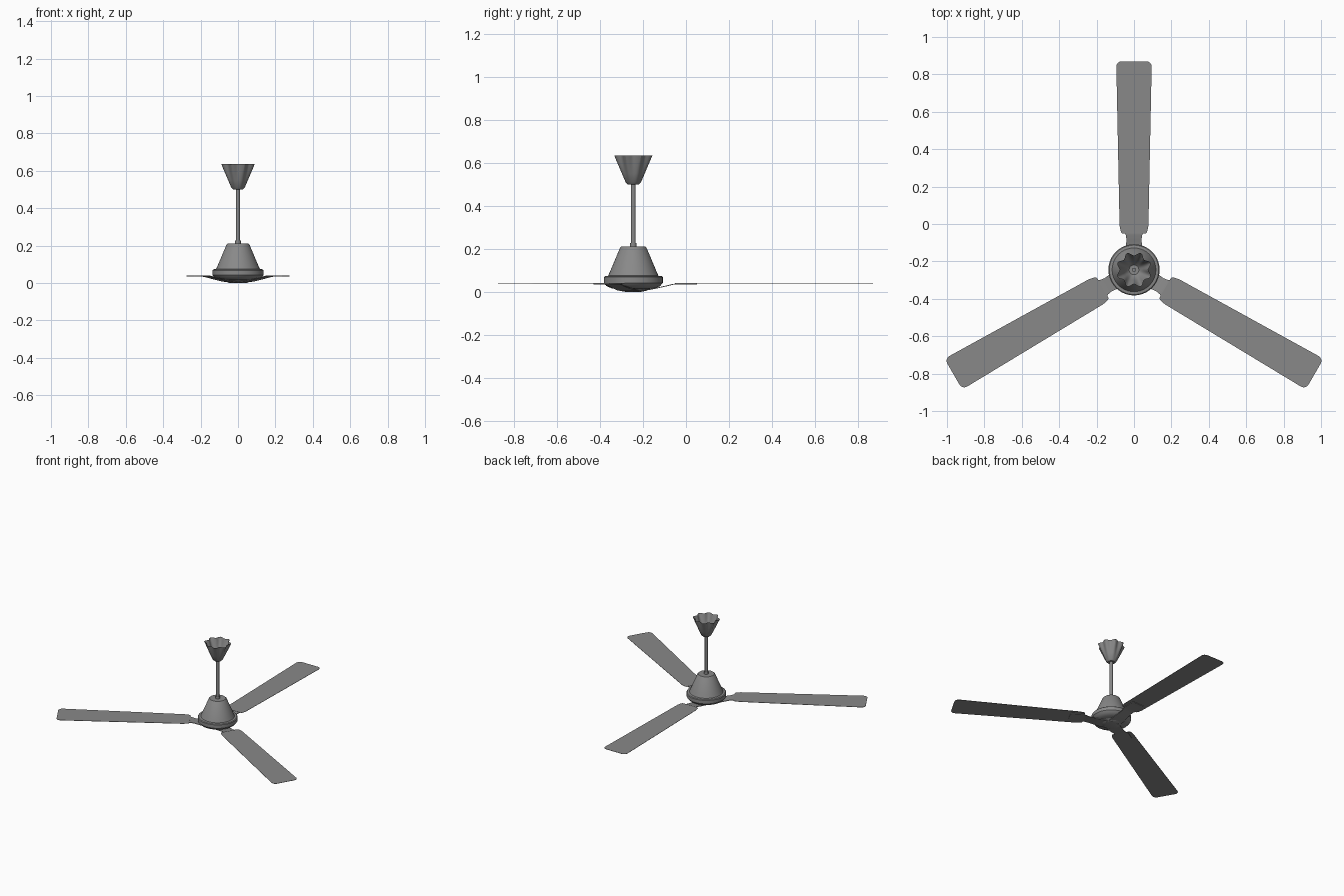
import bpy
import bmesh
import math
from mathutils import Matrix

cube = bpy.data.objects.get("Cube")
if cube:
    bpy.data.objects.remove(cube, do_unlink=True)

CENTRE = Matrix.Translation((0, -0.245, 0))

grey = bpy.data.materials.new("mid_grey")
grey.use_nodes = True
COLOUR = (0.25, 0.25, 0.25, 1)
grey.diffuse_color = COLOUR
grey.node_tree.nodes["Principled BSDF"].inputs["Base Color"].default_value = COLOUR


def finish(name, bm, turn=0, angle=30, recalc=True):
    """Turn the part about the fan axis, place it and shade it."""
    if recalc:
        bmesh.ops.recalc_face_normals(bm, faces=bm.faces)
    bm.transform(CENTRE @ Matrix.Rotation(turn, 4, "Z"))
    mesh = bpy.data.meshes.new(name)
    bm.to_mesh(mesh)
    bm.free()
    mesh.materials.append(grey)
    obj = bpy.data.objects.new(name, mesh)
    bpy.context.collection.objects.link(obj)
    bpy.ops.object.select_all(action="DESELECT")
    obj.select_set(True)
    bpy.context.view_layer.objects.active = obj
    bpy.ops.object.shade_smooth_by_angle(angle=math.radians(angle))
    return obj


def lathe(name, profile, sides, cap_top=True, lobes=0):
    """Loft rings of (radius, height, ripple depth) from bottom to top."""
    bm = bmesh.new()
    rings = []
    for radius, z, ripple in profile:
        ring = []
        for i in range(sides):
            a = math.tau * i / sides
            r = radius - ripple * (1 + math.cos(lobes * a)) / 2
            ring.append(bm.verts.new((r * math.cos(a), r * math.sin(a), z)))
        rings.append(ring)
    for low, high in zip(rings, rings[1:]):
        for i in range(sides):
            j = (i + 1) % sides
            bm.faces.new((low[i], low[j], high[j], high[i]))
    bm.faces.new(rings[0][::-1])
    if cap_top:
        bm.faces.new(rings[-1])
    return finish(name, bm, recalc=cap_top)


# Motor: domed underside, rim band and tapered cover
lathe("motor_housing", [
    (0.05, 0.012, 0), (0.10, 0.016, 0), (0.125, 0.027, 0), (0.137, 0.042, 0),
    (0.137, 0.068, 0), (0.132, 0.073, 0), (0.117, 0.075, 0),
    (0.108, 0.095, 0), (0.062, 0.204, 0), (0.056, 0.21, 0)], 40)

# Hanging rod and its collar
lathe("down_rod", [(0.011, 0.2, 0), (0.011, 0.52, 0)], 16)
lathe("rod_collar", [(0.015, 0.205, 0), (0.015, 0.228, 0)], 16)

# Open fluted ceiling cup
lathe("ceiling_cup", [
    (0.026, 0.5, 0), (0.036, 0.51, 0), (0.056, 0.55, 0.004),
    (0.077, 0.595, 0.011), (0.096, 0.635, 0.02)], 64, cap_top=False, lobes=8)

# Shallow cap joining the three arms
lathe("hub_cap", [(0.035, 0, 0), (0.06, 0.005, 0), (0.075, 0.016, 0)], 32)

# Arm stations: distance out, half width, underside height
ARM = [(0, 0.05, 0.001), (0.07, 0.049, 0.008), (0.12, 0.044, 0.018),
       (0.16, 0.04, 0.027), (0.185, 0.044, 0.033), (0.2, 0.05, 0.035),
       (0.28, 0.05, 0.035), (0.295, 0.042, 0.035)]
# Half outline of a blade: half width, distance out
BLADE = [(0.068, 0.193), (0.077, 0.235), (0.095, 1.115)]


def arm(name, turn):
    bm = bmesh.new()
    layers = []
    for lift in (0, 0.004):
        layers.append([[bm.verts.new((s * w, y, z + lift)) for s in (-1, 1)]
                       for y, w, z in ARM])
    low, high = layers
    for k in range(len(ARM) - 1):
        for layer in layers:
            bm.faces.new((layer[k][0], layer[k][1], layer[k + 1][1], layer[k + 1][0]))
        for s in (0, 1):
            bm.faces.new((low[k][s], low[k + 1][s], high[k + 1][s], high[k][s]))
    for k in (0, -1):
        bm.faces.new((low[k][0], low[k][1], high[k][1], high[k][0]))
    finish(name, bm, turn)


def blade(name, turn):
    bm = bmesh.new()
    outline = BLADE + [(-x, y) for x, y in reversed(BLADE)]
    bm.faces.new([bm.verts.new((x, y, 0.039)) for x, y in outline])
    # Round the tip corners and, more tightly, the root corners
    for is_tip, size in ((True, 0.03), (False, 0.012)):
        bm.verts.ensure_lookup_table()
        if is_tip:
            corners = [v for v in bm.verts if v.co.y > 1.1]
        else:
            corners = [v for v in bm.verts if v.co.y < 0.2]
        bmesh.ops.bevel(bm, geom=corners, offset=size, segments=4,
                        profile=0.5, affect="VERTICES")
    grown = bmesh.ops.extrude_face_region(bm, geom=bm.faces[:])
    for v in grown["geom"]:
        if isinstance(v, bmesh.types.BMVert):
            v.co.z += 0.002
    finish(name, bm, turn)


for i, place in enumerate(("back", "right", "left")):
    angle = math.tau * i / 3
    arm(place + "_blade_arm", angle)
    blade(place + "_blade", angle)
